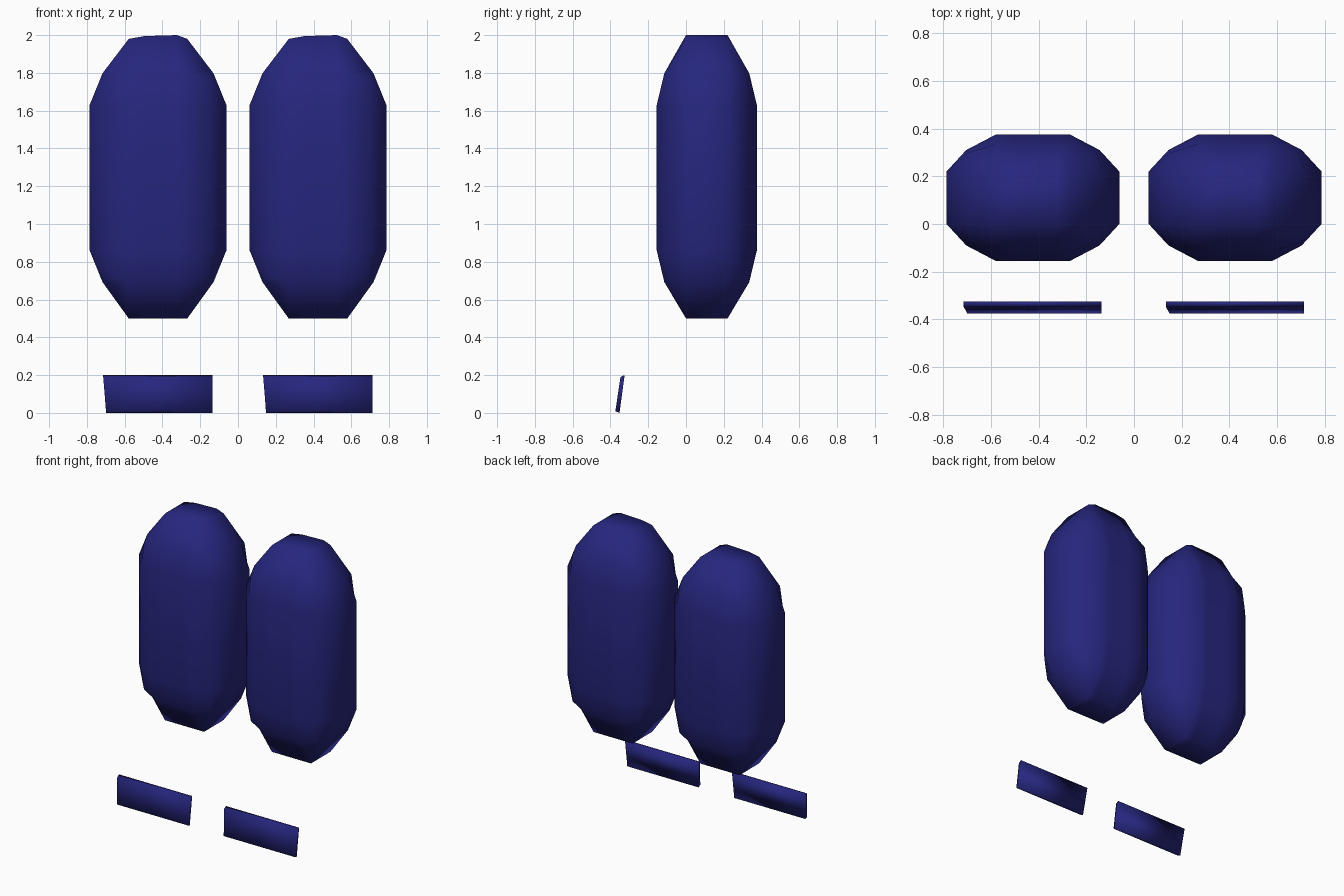
import bpy
import bmesh
from mathutils import Vector

if "Cube" in bpy.data.objects:
    bpy.data.objects.remove(bpy.data.objects["Cube"], do_unlink=True)

navy = bpy.data.materials.new("navy_blue")
navy.use_nodes = True
navy.diffuse_color = (0.019, 0.019, 0.21, 1)
navy.node_tree.nodes["Principled BSDF"].inputs["Base Color"].default_value = navy.diffuse_color

SPACING = 0.4235


def add_pair(name, bm):
    """Place two identical copies of a part, side by side."""
    bmesh.ops.recalc_face_normals(bm, faces=bm.faces)
    for f in bm.faces:
        f.smooth = True
    mesh = bpy.data.meshes.new(name)
    bm.to_mesh(mesh)
    bm.free()
    mesh.materials.append(navy)
    for side, x in (("right", -SPACING), ("left", SPACING)):
        obj = bpy.data.objects.new(f"{side}_{name}", mesh)
        obj.location.x = x
        bpy.context.collection.objects.link(obj)


# Faceted capsule: a gridded cube whose outer rings are pulled into a bevel
INNER = Vector((0.155, 0.11, 0.385))
BEVEL = Vector((0.207, 0.155, 0.365))
CENTRE = Vector((0, 0.11, 1.245))
# How far each axis reaches into the bevel, by which axes are at their limit
REACH = {
    (0, 2): (0.67, 0, 0.46),
    (1, 2): (0, 0.74, 0.46),
    (0, 1): (0.6, 0.58, 0),
    (0, 1, 2): (0.53, 0.52, 0.38),
}

bm = bmesh.new()
bmesh.ops.create_cube(bm, size=2)
bmesh.ops.subdivide_edges(bm, edges=bm.edges[:], cuts=2, use_grid_fill=True)
for v in bm.verts:
    outer = tuple(i for i in range(3) if abs(v.co[i]) > 0.9)
    reach = REACH.get(outer, [float(i in outer) for i in range(3)])
    v.co = Vector([(1 if v.co[i] > 0 else -1) * (INNER[i] + BEVEL[i] * reach[i])
                   for i in range(3)]) + CENTRE

# Slight crown along the top
for x in (-0.07, 0.1):
    bmesh.ops.bisect_plane(bm, geom=bm.verts[:] + bm.edges[:] + bm.faces[:],
                           plane_co=(x, 0, 0), plane_no=(1, 0, 0))
for v in bm.verts:
    if v.co.z > 1.98:
        v.co.z = 1.98 if abs(v.co.x) > 0.12 else (2.0 if v.co.x > 0 else 1.995)
    elif v.co.z < 0.51:
        v.co.z = 0.5
add_pair("capsule", bm)

# Thin plate in front, leaning back, with a slanted left end
bm = bmesh.new()
bmesh.ops.create_cube(bm, size=2)
for v in bm.verts:
    top, back, end = v.co.z > 0, v.co.y > 0, v.co.x > 0
    x = 0.288 if end else (-0.29 if top else -0.275)
    y = -0.374 + 0.022 * back + 0.027 * top
    z = 0.19 * top + 0.01 * (top == back)
    v.co = (x, y, z if top else 0.008 * (not back))
add_pair("plate", bm)
